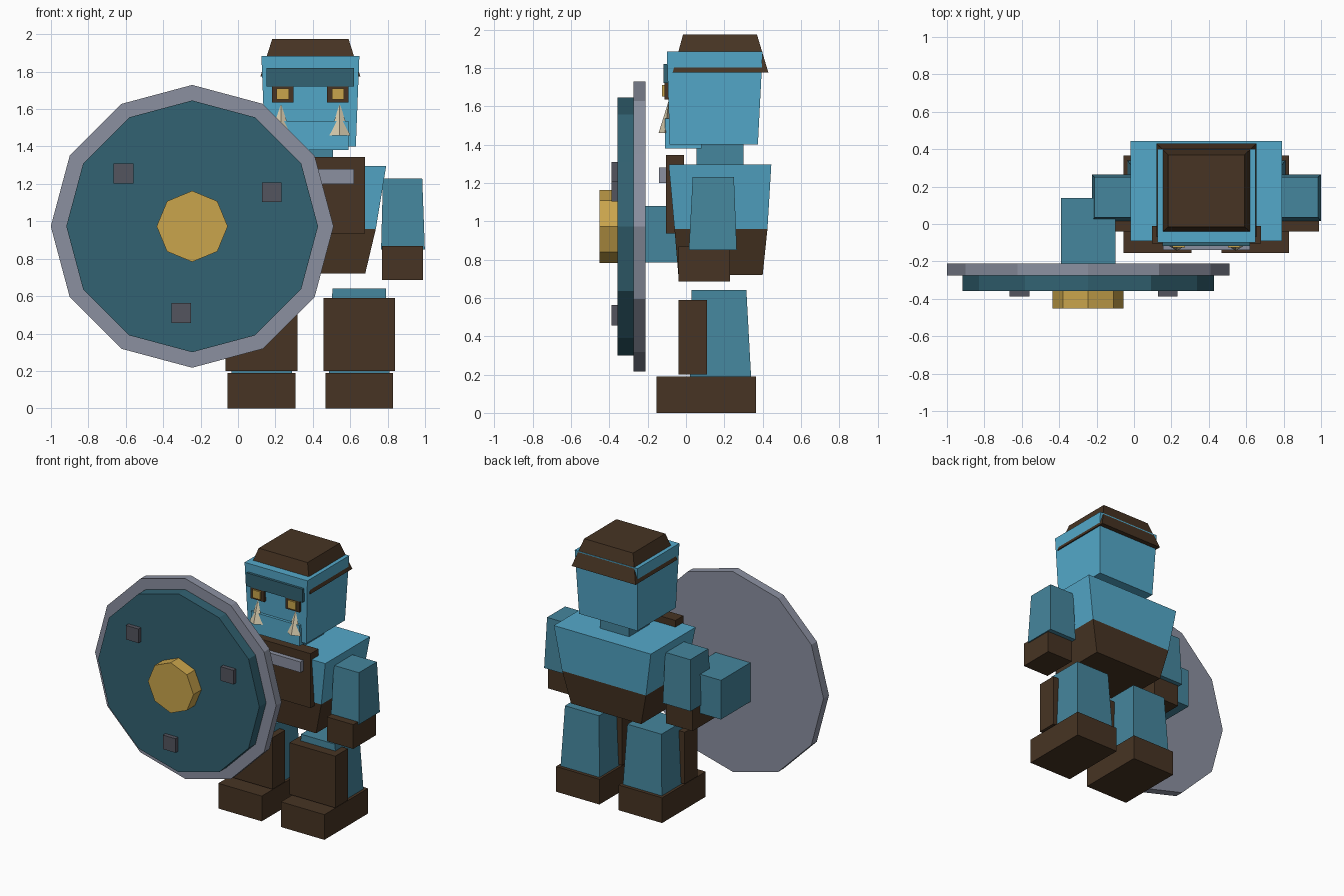
import bpy
import bmesh
import math
from mathutils import Matrix

default_cube = bpy.data.objects.get("Cube")
if default_cube:
    bpy.data.objects.remove(default_cube, do_unlink=True)

BODY_X = 0.387  # the figure stands to the side of its shield


def make_material(name, hex_colour):
    def linear(channel):
        value = int(channel, 16) / 255
        return value / 12.92 if value < 0.04 else ((value + 0.055) / 1.055) ** 2.4

    colour = [linear(hex_colour[i:i + 2]) for i in (0, 2, 4)] + [1]
    material = bpy.data.materials.new(name)
    material.use_nodes = True
    material.diffuse_color = colour
    shader = next(n for n in material.node_tree.nodes if n.type == "BSDF_PRINCIPLED")
    shader.inputs["Base Color"].default_value = colour
    return material


skin = make_material("light blue skin", "54a9ca")
limb = make_material("mid blue limbs", "45869d")
teal = make_material("dark teal", "326272")
leather = make_material("brown leather", "473423")
gold = make_material("gold", "caa54c")
steel = make_material("steel grey", "8b90a0")
iron = make_material("dark iron", "54555f")
ivory = make_material("ivory", "d8ccae")


def finish(name, bm, material):
    bmesh.ops.recalc_face_normals(bm, faces=bm.faces)
    mesh = bpy.data.meshes.new(name)
    bm.to_mesh(mesh)
    bm.free()
    mesh.materials.append(material)
    obj = bpy.data.objects.new(name, mesh)
    bpy.context.collection.objects.link(obj)
    return obj


def box(name, material, x, y, z, top_x=None, top_y=None, side=1, origin=BODY_X):
    """Box between spans; the top may have other spans, giving a taper."""
    bm = bmesh.new()
    bmesh.ops.create_cube(bm, size=2)
    for vert in bm.verts:
        upper = vert.co.z > 0
        span_x = top_x if upper and top_x else x
        span_y = top_y if upper and top_y else y
        vert.co = (origin + side * span_x[vert.co.x > 0],
                   span_y[vert.co.y > 0], z[upper])
    return finish(name, bm, material)


def centred(name, material, half, y, z, top_half=None, top_y=None):
    top_x = (-top_half, top_half) if top_half else None
    return box(name, material, (-half, half), y, z, top_x, top_y)


def pair(name, material, *spans, **tops):
    for prefix, side in (("left_", 1), ("right_", -1)):
        box(prefix + name, material, *spans, side=side, **tops)


def disc(name, material, sides, radius, front, back):
    """Upright prism facing forward, centred on the shield."""
    bm = bmesh.new()
    bmesh.ops.create_cone(bm, cap_ends=True, segments=sides, radius1=radius,
                          radius2=radius, depth=back - front)
    turn = Matrix.Rotation(math.pi / 2, 4, "X")
    place = Matrix.Translation((SHIELD_X, (front + back) / 2, SHIELD_Z))
    bm.transform(place @ turn)
    return finish(name, bm, material)


# Torso and clothing
centred("chest", skin, .35, (-.06, .425), (.96, 1.295), .405, (-.09, .445))
centred("trousers", leather, .293, (-.04, .4), (.72, .96), .35, (-.06, .425))
centred("chest_panel", leather, .292, (-.105, -.01), (.935, 1.345))
centred("chest_plate", steel, .232, (-.14, -.1), (1.2, 1.28))

# Head, jaw and hair
centred("neck", limb, .122, (.055, .3), (1.29, 1.41))
centred("head", skin, .243, (-.085, .375), (1.4, 1.885), .262, (-.1, .4))
centred("jaw", skin, .203, (-.11, .08), (1.38, 1.535))
centred("hair", leather, .267, (-.07, .43), (1.775, 1.975), .204, (-.015, .37))
centred("brow", teal, .234, (-.117, -.08), (1.72, 1.82))

# Eyes
pair("eye_socket", leather, (.09, .204), (-.112, -.08), (1.635, 1.725))
pair("eye", gold, (.115, .18), (-.125, -.09), (1.65, 1.71))

# Tusks lean back towards the face
for prefix, side in (("left_", 1), ("right_", -1)):
    bm = bmesh.new()
    bmesh.ops.create_cone(bm, cap_ends=True, segments=4, radius1=.055,
                          radius2=0, depth=.17)
    bmesh.ops.remove_doubles(bm, verts=bm.verts, dist=.001)
    for vert in bm.verts:
        vert.co.y = vert.co.y * .6 - .11 + (.02 if vert.co.z > 0 else 0)
    bm.transform(Matrix.Translation((BODY_X + side * .157, 0, 1.545)))
    finish(prefix + "tusk", bm, ivory)

# Arms and gloves
pair("arm", limb, (.378, .612), (.015, .265), (.85, 1.23),
     top_x=(.388, .598), top_y=(.035, .25))
pair("glove", leather, (.383, .603), (-.04, .23), (.685, .868))

# Legs, shin guards and boots
pair("leg", limb, (.098, .423), (.02, .34), (.18, .64),
     top_x=(.118, .403), top_y=(.03, .315))
pair("shin_guard", leather, (.07, .453), (-.04, .11), (.2, .59))
pair("boot", leather, (.08, .443), (-.155, .365), (0, .19))

# Shield with boss, studs and the block that holds it
SHIELD_X, SHIELD_Z = -.245, .973
disc("shield_rim", steel, 12, .756, -.275, -.21)
disc("shield_face", teal, 12, .673, -.357, -.26)
disc("shield_boss", gold, 8, .19, -.452, -.34)
box("shield_grip", limb, (-.39, -.1), (-.215, .14), (.785, 1.08), origin=0)
for name, x, z in (("upper", -.612, 1.255), ("side", .18, 1.155), ("lower", -.303, .51)):
    box(name + "_stud", iron, (x - .053, x + .053), (-.388, -.34),
        (z - .053, z + .053), origin=0)
